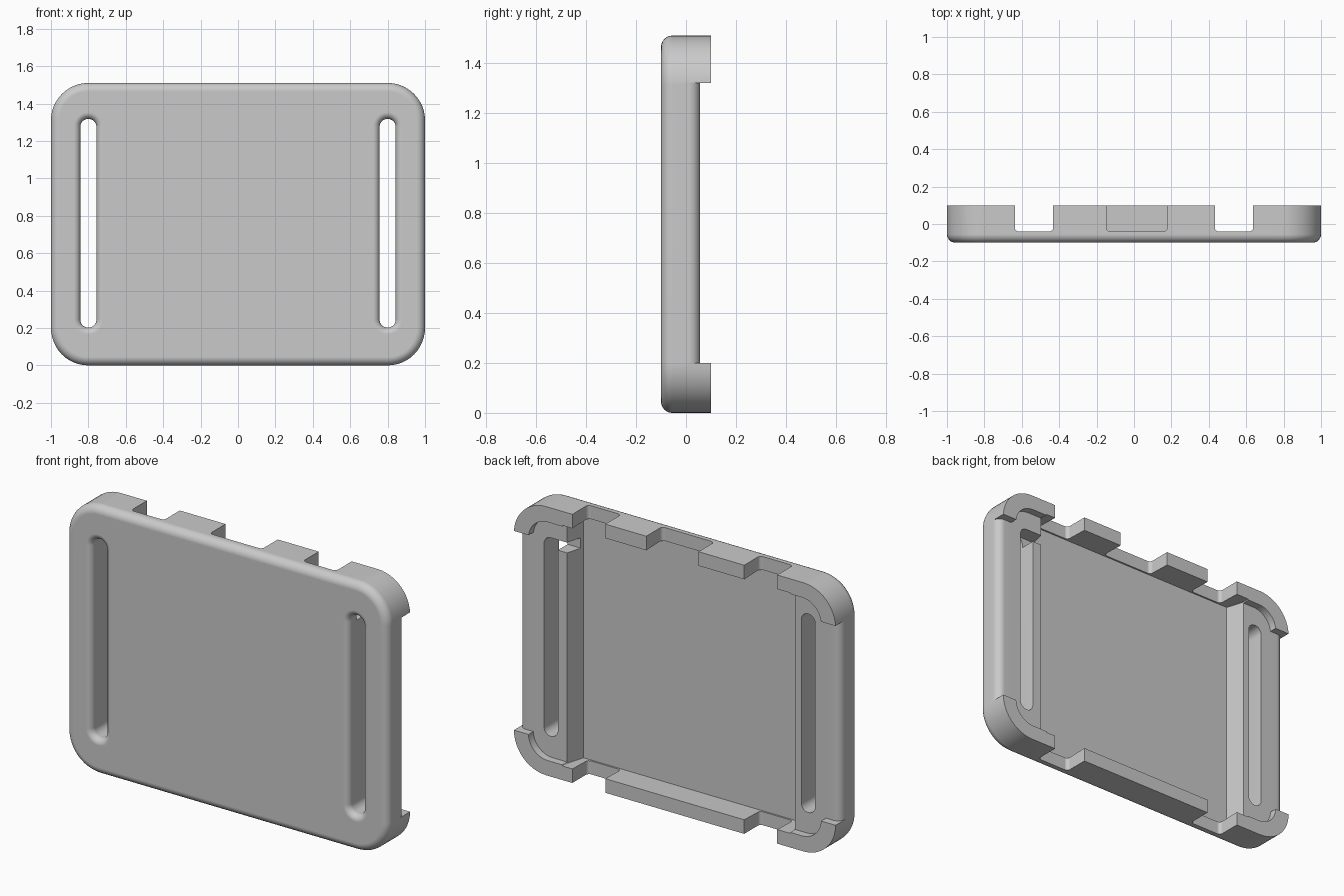
import bpy, bmesh, math

cube = bpy.data.objects.get("Cube")
if cube:
    bpy.data.objects.remove(cube, do_unlink=True)

MID = 0.755          # middle height
HALF_W, HALF_H = 1.0, 0.755
BACK, FRONT = 0.1, -0.1
LEDGE = 0.057        # back of the side bars
FLOOR = -0.05

grey = bpy.data.materials.new("light_grey")
grey.use_nodes = True
colour = (0.59, 0.59, 0.59, 1)
grey.diffuse_color = colour
grey.node_tree.nodes["Principled BSDF"].inputs["Base Color"].default_value = colour


def make_object(name, bm):
    bmesh.ops.recalc_face_normals(bm, faces=bm.faces)
    mesh = bpy.data.meshes.new(name)
    bm.to_mesh(mesh)
    bm.free()
    mesh.materials.append(grey)
    obj = bpy.data.objects.new(name, mesh)
    bpy.context.collection.objects.link(obj)
    return obj


def join_rings(name, outlines):
    """Skin a row of matching closed outlines and cap both ends."""
    bm = bmesh.new()
    rings = [[bm.verts.new(p) for p in outline] for outline in outlines]
    for a, b in zip(rings, rings[1:]):
        for i in range(len(a)):
            j = (i + 1) % len(a)
            bm.faces.new((a[i], a[j], b[j], b[i]))
    bm.faces.new(rings[0])
    bm.faces.new(rings[-1])
    bmesh.ops.remove_doubles(bm, verts=bm.verts, dist=1e-5)
    return make_object(name, bm)


def rounded_outline(w, h, r, steps=12):
    """Rounded rectangle around the origin."""
    points = []
    for quarter, (sx, sz) in enumerate(((1, 1), (-1, 1), (-1, -1), (1, -1))):
        for i in range(steps + 1):
            a = (quarter + i / steps) * math.pi / 2
            points.append((sx * (w - r) + r * math.cos(a), sz * (h - r) + r * math.sin(a)))
    return points


def loft(name, sections, x=0.0, z=MID):
    """Join rounded rectangles (y, half width, half height, radius)."""
    return join_rings(name, [[(x + px, y, z + pz) for px, pz in rounded_outline(w, h, r)]
                             for y, w, h, r in sections])


def prism(name, profile, z0, z1):
    """Extrude an (x, y) profile upwards."""
    return join_rings(name, [[(x, y, z) for x, y in profile] for z in (z0, z1)])


def cut(body, cutter):
    mod = body.modifiers.new("cut", 'BOOLEAN')
    mod.operation = 'DIFFERENCE'
    mod.solver = 'EXACT'
    mod.object = cutter
    bpy.context.view_layer.objects.active = body
    bpy.ops.object.modifier_apply(modifier=mod.name)
    bpy.data.objects.remove(cutter, do_unlink=True)


def cut_gap(body, x0, x1, z0, z1, bottom=-0.04):
    """Gap open to the back with rounded bottom corners."""
    middle, half = (x0 + x1) / 2, (x1 - x0) / 2
    outline = rounded_outline(half, 0.13, 0.02, steps=4)
    cut(body, prism("gap_cutter", [(middle + x, bottom + 0.13 + y) for x, y in outline], z0, z1))


def fillet(radius, steps=6):
    """Depth behind the face and sideways offset along a quarter round."""
    for i in range(steps + 1):
        a = i / steps * math.pi / 2
        yield radius * (1 - math.cos(a)), radius * (1 - math.sin(a))


# Tray with a rounded front edge
shell = [(FRONT + d, HALF_W - o, HALF_H - o, 0.2 - o) for d, o in fillet(0.045)]
tray = loft("case_tray", shell + [(BACK, HALF_W, HALF_H, 0.2)])

# Recess with sloping ends and straight top and bottom walls
cut(tray, loft("recess_cutter", [
    (FLOOR, 0.681, 0.68, 0.004),
    (LEDGE, 0.709, 0.677, 0.004),
    (0.2, 0.709, 0.673, 0.004)], x=-0.01))

# Opening inside the corner lips
cut(tray, loft("lip_cutter", [(y, 0.91, 0.67, 0.12) for y in (LEDGE, 0.2)]))

# Open sides between the lips, rounding the outer back edge of each bar
edge = [(HALF_W - o, LEDGE - d) for d, o in fillet(0.045)]
half_profile = edge + [(1.2, edge[-1][1]), (1.2, 0.22)]
mirrored = [(-x, y) for x, y in reversed(half_profile)]
cut(tray, prism("side_cutter", half_profile + mirrored, 0.2, 1.32))

# Strap slots with rounded front rims, and gaps beside the corner lips
for side in (-1, 1):
    rim = [(FRONT + d, 0.043 + o, 0.558 + o, 0.043 + o) for d, o in fillet(0.035)]
    slot = [(-0.2,) + rim[0][1:]] + rim + [(0.2,) + rim[-1][1:]]
    cut(tray, loft("slot_cutter", slot, x=side * 0.8, z=0.76))
    x0, x1 = sorted((side * 0.432, side * 0.637))
    cut_gap(tray, x0, x1, -0.1, 0.17)
    cut_gap(tray, x0, x1, 1.35, 1.6)

# Gap in the middle of the top clip, and a small relief in one side bar
cut_gap(tray, -0.148, 0.177, 1.35, 1.6)
cut_gap(tray, 0.64, 0.8, 1.26, 1.318, bottom=-0.03)

bpy.ops.object.select_all(action='DESELECT')
tray.select_set(True)
bpy.context.view_layer.objects.active = tray
bpy.ops.object.shade_smooth_by_angle(angle=math.radians(30))
normals = tray.modifiers.new("even_shading", 'WEIGHTED_NORMAL')
normals.keep_sharp = True
